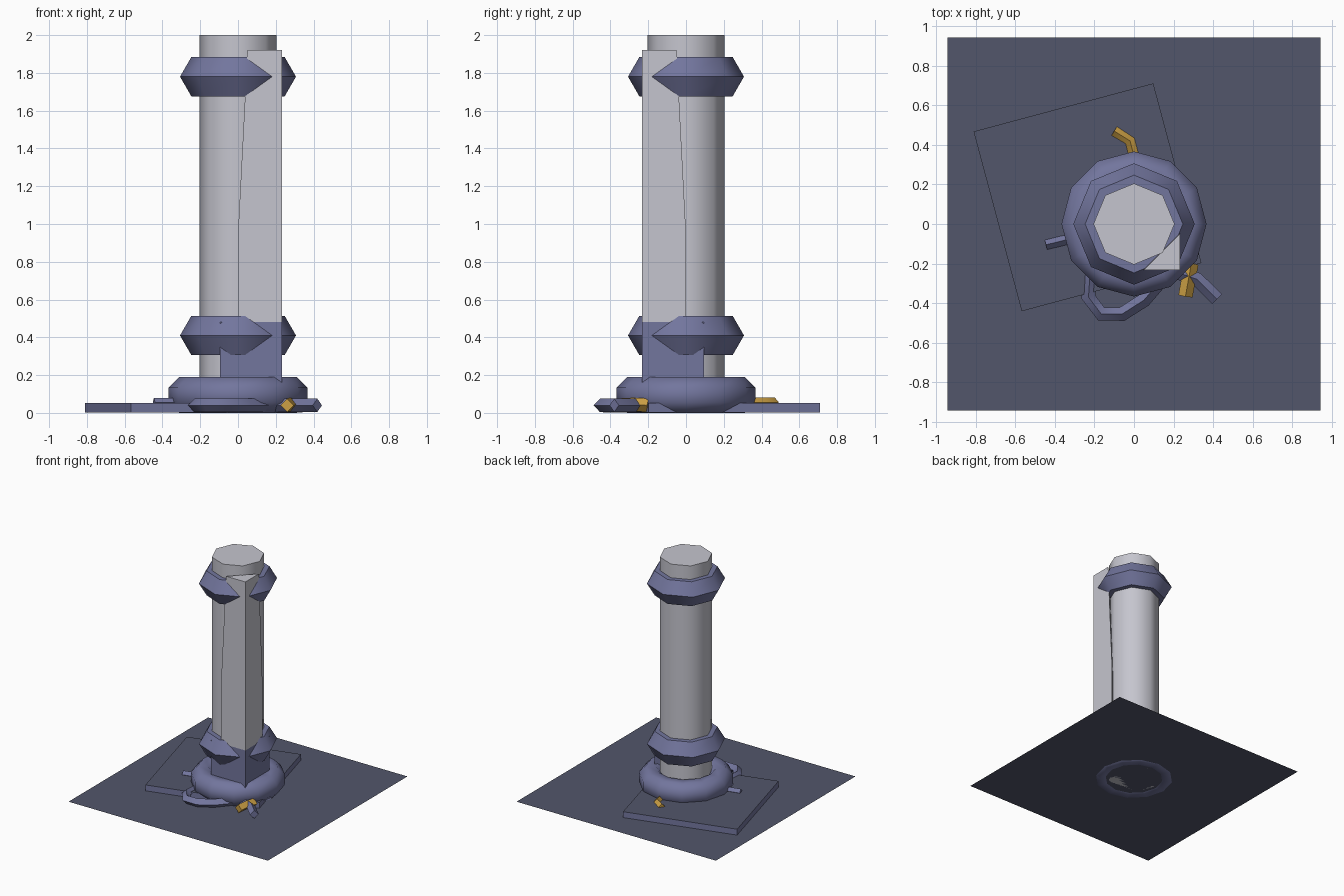
import bpy, bmesh, math
from mathutils import Vector

if "Cube" in bpy.data.objects:
    bpy.data.objects.remove(bpy.data.objects["Cube"])


def material(name, rgb):
    m = bpy.data.materials.new(name)
    m.diffuse_color = (*rgb, 1)
    m.use_nodes = True
    m.node_tree.nodes["Principled BSDF"].inputs["Base Color"].default_value = m.diffuse_color
    return m


STONE = material("pale stone", (0.56, 0.56, 0.62))
BLUE = material("dusty blue", (0.17, 0.18, 0.34))
SLATE = material("dark slate", (0.085, 0.093, 0.145))
GOLD = material("gold", (0.62, 0.36, 0.06))


def finish(name, bm, mats, smooth=None):
    bmesh.ops.recalc_face_normals(bm, faces=bm.faces)
    me = bpy.data.meshes.new(name)
    bm.to_mesh(me)
    bm.free()
    ob = bpy.data.objects.new(name, me)
    bpy.context.collection.objects.link(ob)
    for m in mats:
        me.materials.append(m)
    if smooth:
        bpy.ops.object.select_all(action='DESELECT')
        ob.select_set(True)
        bpy.context.view_layer.objects.active = ob
        bpy.ops.object.shade_smooth_by_angle(angle=math.radians(smooth))
    return ob


def ring(name, major, minor, z, sides, profile_sides, phase=0.0, smooth=50):
    """Low-poly torus."""
    bm = bmesh.new()
    loops = []
    for i in range(sides):
        a = math.tau * i / sides
        loop = []
        for j in range(profile_sides):
            b = math.tau * j / profile_sides + phase
            r = major + minor * math.cos(b)
            loop.append(bm.verts.new((r * math.cos(a), r * math.sin(a), z + minor * math.sin(b))))
        loops.append(loop)
    for i in range(sides):
        p, q = loops[i], loops[(i + 1) % sides]
        for j in range(profile_sides):
            k = (j + 1) % profile_sides
            bm.faces.new((p[j], q[j], q[k], p[k]))
    return finish(name, bm, [BLUE], smooth)


def wedge(name, levels, mat):
    """Triangular corner prism; levels are (z, left edge x)."""
    bm = bmesh.new()
    c = 0.232
    rows = [[bm.verts.new(p) for p in ((x, -c, z), (c, -c, z), (c, -x, z))] for z, x in levels]
    for p, q in zip(rows, rows[1:]):
        for j in range(3):
            k = (j + 1) % 3
            bm.faces.new((p[j], p[k], q[k], q[j]))
    bm.faces.new(rows[0])
    bm.faces.new(rows[-1])
    return finish(name, bm, [mat])


def tube(name, points, radius, mat):
    """Four-sided tube with a diamond section along a path."""
    bm = bmesh.new()
    pts = [Vector(p) for p in points]
    rows = []
    for i, p in enumerate(pts):
        t = (pts[min(i + 1, len(pts) - 1)] - pts[max(i - 1, 0)]).normalized()
        side = Vector((-t.y, t.x, 0)).normalized()
        up = t.cross(side)
        rows.append([bm.verts.new(p + radius * d) for d in (side, up, -side, -up)])
    for p, q in zip(rows, rows[1:]):
        for j in range(4):
            k = (j + 1) % 4
            bm.faces.new((p[j], p[k], q[k], q[j]))
    bm.faces.new(rows[0])
    bm.faces.new(rows[-1])
    return finish(name, bm, [mat], 50)


# Ground sheet
bm = bmesh.new()
bmesh.ops.create_grid(bm, x_segments=1, y_segments=1, size=0.942)
finish("ground_sheet", bm, [SLATE])

# Turned slab with a dark top and blue sides
bm = bmesh.new()
bmesh.ops.create_cube(bm, size=1)
bmesh.ops.scale(bm, vec=(0.94, 0.94, 0.05), verts=bm.verts)
for f in bm.faces:
    f.material_index = 0 if abs(f.normal.z) > 0.5 else 1
slab = finish("slab", bm, [SLATE, BLUE])
slab.location = (-0.235, 0.135, 0.027)
slab.rotation_euler.z = math.radians(15)

# Column
bm = bmesh.new()
bmesh.ops.create_cone(bm, cap_ends=True, segments=8, radius1=0.205, radius2=0.205, depth=2)
bmesh.ops.translate(bm, vec=(0, 0, 1), verts=bm.verts)
finish("column", bm, [STONE], 50)

# Collars and foot ring
for label, z in (("lower", 0.41), ("upper", 1.78)):
    ring(label + "_collar", 0.187, 0.12, z, 8, 6)
ring("foot_ring", 0.272, 0.1025, 0.094, 12, 8, math.pi / 8)

# Corner fin and its blue socket
wedge("corner_fin", [(0.48, 0.0), (0.95, 0.0), (1.92, 0.05)], STONE)
wedge("fin_socket", [(0.03, -0.095), (0.48, -0.095)], BLUE)

# Cables around the foot
tube("loop_cable", [(-0.22, -0.22, 0.04), (-0.23, -0.37, 0.04), (-0.165, -0.455, 0.04), (-0.06, -0.455, 0.04),
                    (0.05, -0.385, 0.04), (0.14, -0.28, 0.04)], 0.036, BLUE)
tube("front_cable", [(0.15, -0.22, 0.04), (0.32, -0.28, 0.04), (0.42, -0.38, 0.04)], 0.035, BLUE)
tube("left_cable", [(-0.3, -0.07, 0.055), (-0.445, -0.105, 0.055)], 0.025, BLUE)
tube("front_gold_cable", [(0.29, -0.2, 0.04), (0.275, -0.28, 0.045), (0.26, -0.365, 0.04)], 0.036, GOLD)
tube("back_gold_cable", [(0.01, 0.3, 0.055), (-0.02, 0.42, 0.055), (-0.1, 0.47, 0.055)], 0.026, GOLD)
